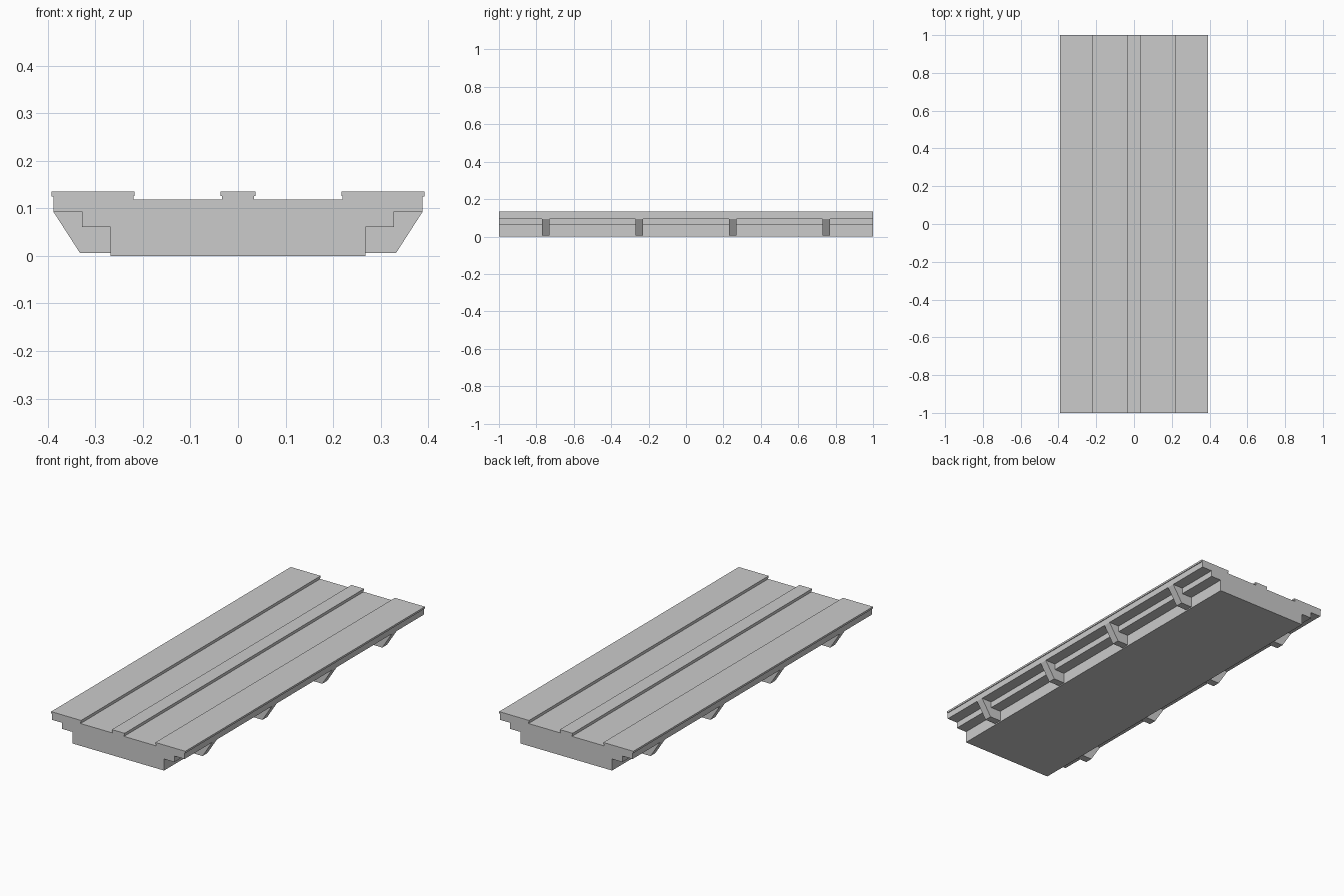
import bpy

if "Cube" in bpy.data.objects:
    bpy.data.objects.remove(bpy.data.objects["Cube"])


def extrude_profile(name, points, y0, y1):
    """Closed x-z profile extruded along y."""
    n = len(points)
    verts = [(x, y, z) for y in (y0, y1) for x, z in points]
    faces = [tuple(range(n)), tuple(range(2 * n - 1, n - 1, -1))]
    faces += [(i, i + n, (i + 1) % n + n, (i + 1) % n) for i in range(n)]
    mesh = bpy.data.meshes.new(name)
    mesh.from_pydata(verts, [], faces)
    mesh.update()
    obj = bpy.data.objects.new(name, mesh)
    bpy.context.collection.objects.link(obj)
    return obj


# Deck: stepped underside, two shallow channels and thin lipped edges
half = [
    (0.268, 0.0), (0.268, 0.061), (0.328, 0.061), (0.328, 0.093),
    (0.388, 0.093), (0.388, 0.125), (0.392, 0.125), (0.392, 0.135),
    (0.217, 0.135), (0.217, 0.126), (0.220, 0.126), (0.220, 0.118),
    (0.034, 0.118), (0.034, 0.126), (0.037, 0.126), (0.037, 0.135),
]
extrude_profile("deck", half + [(-x, z) for x, z in reversed(half)], -1, 1)

# Slanted support brackets under both edges, rooted inside the deck
bracket = [(0.25, 0.006), (0.332, 0.006), (0.388, 0.093),
           (0.38, 0.1), (0.25, 0.1)]
for side, label in ((1, "right"), (-1, "left")):
    points = [(side * x, z) for x, z in bracket]
    if side < 0:
        points.reverse()
    for i in range(4):
        y = -0.75 + 0.5 * i
        extrude_profile(f"{label}_bracket_{i + 1}", points, y - 0.02, y + 0.02)
